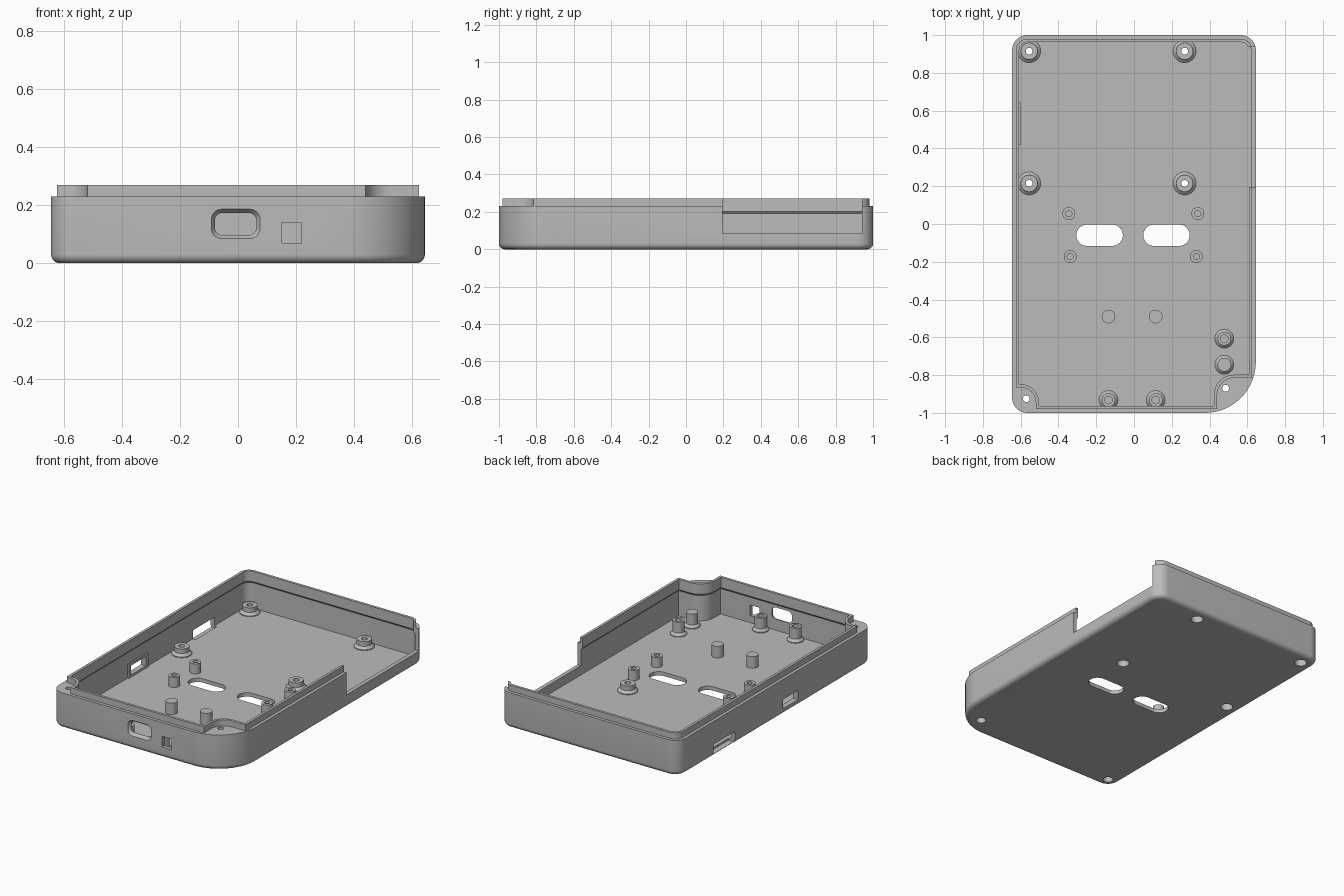
import bpy, bmesh, math
from mathutils import Vector, Matrix

if "Cube" in bpy.data.objects:
    bpy.data.objects.remove(bpy.data.objects["Cube"])

grey = bpy.data.materials.new("plain grey")
grey.use_nodes = True
grey.diffuse_color = (0.5, 0.5, 0.5, 1)
grey.node_tree.nodes["Principled BSDF"].inputs["Base Color"].default_value = (0.5, 0.5, 0.5, 1)

W, L = 0.645, 1.0       # half width and half length
FLOOR, WALL = 0.025, 0.026
RIM, TOP = 0.23, 0.27   # shoulder and lip heights
LIP_OUT, LIP_IN = 0.02, 0.037


def finish(bm, name):
    bmesh.ops.recalc_face_normals(bm, faces=bm.faces)
    mesh = bpy.data.meshes.new(name)
    bm.to_mesh(mesh)
    bm.free()
    mesh.materials.append(grey)
    obj = bpy.data.objects.new(name, mesh)
    bpy.context.collection.objects.link(obj)
    return obj


def activate(obj):
    bpy.ops.object.select_all(action="DESELECT")
    obj.select_set(True)
    bpy.context.view_layer.objects.active = obj


def smooth(obj):
    activate(obj)
    bpy.ops.object.shade_smooth_by_angle(angle=math.radians(30))


def combine(obj, other, operation="DIFFERENCE"):
    other.hide_render = True
    mod = obj.modifiers.new("boolean", "BOOLEAN")
    mod.operation, mod.solver, mod.object = operation, "EXACT", other
    activate(obj)
    bpy.ops.object.modifier_apply(modifier=mod.name)
    bpy.data.objects.remove(other)


def rounded(corners, steps=10):
    """Outline of a polygon whose right-angled corners (x, y, r) are rounded."""
    pts = []
    for i, (x, y, r) in enumerate(corners):
        p = Vector((x, y))
        a = (Vector(corners[i - 1][:2]) - p).normalized() * r
        b = (Vector(corners[(i + 1) % len(corners)][:2]) - p).normalized() * r
        if r == 0:
            pts.append(p)
            continue
        for k in range(steps + 1):
            t = k / steps * math.pi / 2
            pts.append(p + a * (1 - math.sin(t)) + b * (1 - math.cos(t)))
    return pts


def loft(name, rings):
    """Solid through (z, outline) rings of equal point count."""
    bm = bmesh.new()
    loops = [[bm.verts.new((p.x, p.y, z)) for p in pts] for z, pts in rings]
    for lo, hi in zip(loops, loops[1:]):
        for i in range(len(lo)):
            bm.faces.new((lo[i - 1], lo[i], hi[i], hi[i - 1]))
    bm.faces.new(loops[0][::-1])
    bm.faces.new(loops[-1])
    return finish(bm, name)


def box(name, x0, x1, y0, y1, z0, z1):
    pts = rounded([(x0, y0, 0), (x1, y0, 0), (x1, y1, 0), (x0, y1, 0)])
    return loft(name, [(z0, pts), (z1, pts)])


def rect(x0, x1, y0, y1, r):
    return rounded([(x0, y0, r), (x1, y0, r), (x1, y1, r), (x0, y1, r)])


def lathe(name, profile, x, y, closed=False):
    bm = bmesh.new()
    vs = [bm.verts.new((r, 0, z)) for r, z in profile]
    pairs = list(zip(vs, vs[1:])) + ([(vs[-1], vs[0])] if closed else [])
    es = [bm.edges.new(p) for p in pairs]
    bmesh.ops.spin(bm, geom=vs + es, cent=(0, 0, 0), axis=(0, 0, 1),
                   angle=math.tau, steps=32, use_duplicate=False)
    bmesh.ops.remove_doubles(bm, verts=bm.verts, dist=0.0002)
    bmesh.ops.translate(bm, verts=bm.verts, vec=(x, y, 0))
    return finish(bm, name)


def outer(d):
    r = 0.08 - d
    return rounded([(-W + d, -L + d, r), (W - d, -L + d, 0.27 - d),
                    (W - d, L - d, r), (-W + d, L - d, r)], 14)


def inner(d):
    """Cavity outline, stepping around the two front screw columns."""
    xl, xr, yl, yr = -0.54 + d, 0.46 - d, -0.885 + d, -0.835 + d
    r = 0.08 - d
    return rounded([(xl, -L + d, 0), (xr, -L + d, 0), (xr, yr, 0.07 + d),
                    (W - d, yr, 0), (W - d, L - d, r), (-W + d, L - d, r),
                    (-W + d, yl, 0), (xl, yl, 0.06 + d)])


# Tray body with rounded bottom edge and a raised lip
F = 0.03
angles = [k * math.pi / 12 for k in range(7)]
tray = loft("tray", [(F * (1 - math.sin(a)), outer(F * (1 - math.cos(a)))) for a in reversed(angles)]
            + [(RIM, outer(0))])
combine(tray, loft("lip", [(0.1, inner(LIP_OUT)), (TOP, inner(LIP_OUT))]), "UNION")
combine(tray, loft("cavity", [(FLOOR, inner(WALL)), (0.19, inner(WALL)),
                              (0.203, inner(LIP_IN)), (0.4, inner(LIP_IN))]))

# Openings in the side walls
combine(tray, box("side_cutout", 0.58, 0.8, 0.195, 0.94, 0.085, 0.5))
combine(tray, box("left_window", -0.8, -0.6, 0.42, 0.64, 0.013, 0.08))
combine(tray, box("switch_window", -0.8, -0.6, -0.23, -0.075, 0.04, 0.1))
combine(tray, box("front_square", 0.152, 0.22, -1.1, -0.94, 0.07, 0.14))

# Front port with a flared mouth
wide = rect(-0.092, 0.076, 0.085, 0.186, 0.035)
narrow = rect(-0.08, 0.063, 0.097, 0.173, 0.025)
port = loft("port", [(0.93, narrow), (0.982, narrow), (1.0, wide), (1.05, wide)])
port.data.transform(Matrix.Rotation(math.pi / 2, 4, "X"))
combine(tray, port)

# Floor slots
for x in (-0.182, 0.172):
    slot = rect(x - 0.123, x + 0.123, -0.116, -0.003, 0.0564)
    combine(tray, loft("slot", [(-0.1, slot), (0.1, slot)]))

# Screw holes in the front columns and under the mounts
for x, y in ((-0.57, -0.925), (0.485, -0.87)):
    combine(tray, lathe("screw_hole", [(0, -0.1), (0.03, -0.1), (0.03, 0.15),
                                       (0.018, 0.15), (0.018, 0.4), (0, 0.4)], x, y))
mounts = [(x, y) for x in (-0.555, 0.268) for y in (0.215, 0.915)]
for x, y in mounts:
    combine(tray, lathe("counterbore", [(0, -0.1), (0.037, -0.1), (0.037, 0.1), (0, 0.1)], x, y))
smooth(tray)

# Frame around the switch window
frame = box("switch_frame", -0.622, -0.61, -0.25, -0.05, 0.023, 0.118)
combine(frame, box("frame_hole", -0.7, -0.5, -0.23, -0.075, 0.04, 0.1))

# Wide mounts with a flared foot
for x, y in mounts:
    smooth(lathe("mount", [(0.061, 0.02), (0.061, 0.03), (0.045, 0.045), (0.045, 0.075),
                           (0.018, 0.075), (0.018, 0.05), (0.037, 0.05), (0.037, 0.02)],
                 x, y, True))

# Small drilled standoffs
for x, y in ((-0.345, 0.055), (0.338, 0.055), (-0.338, -0.172), (0.33, -0.172)):
    smooth(lathe("standoff", [(0.034, 0.02), (0.034, 0.09), (0.016, 0.09),
                              (0.016, 0.04), (0, 0.04)], x, y))

# Plain support pegs
for x in (-0.135, 0.115):
    smooth(lathe("peg", [(0.036, 0.02), (0.036, 0.1), (0, 0.1)], x, -0.49))

# Tall bosses with a flared foot
foot = [(0.05, 0.02), (0.05, 0.03), (0.036, 0.045), (0.036, 0.115)]
for x, y in ((-0.135, -0.932), (0.115, -0.932), (0.478, -0.607)):
    smooth(lathe("boss", foot + [(0.02, 0.115), (0.02, 0.05), (0, 0.05)], x, y))
smooth(lathe("solid_boss", foot + [(0, 0.115)], 0.478, -0.745))
